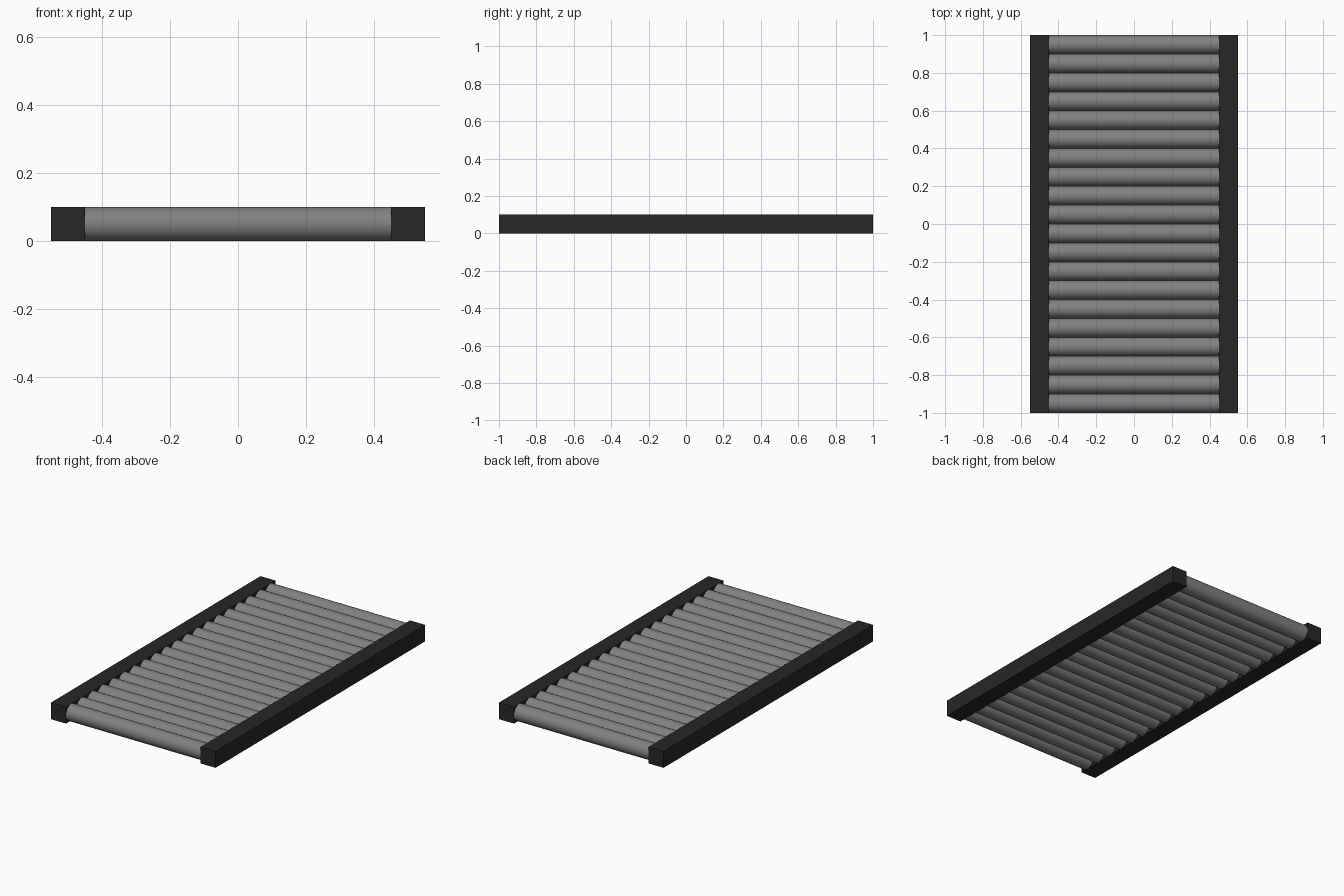
import bpy, math

if "Cube" in bpy.data.objects:
    bpy.data.objects.remove(bpy.data.objects["Cube"])

ROLLERS = 20
RADIUS = 0.05
HALF_WIDTH = 0.45
RAIL = 0.10


def material(name, value):
    mat = bpy.data.materials.new(name)
    mat.diffuse_color = (value, value, value, 1)
    mat.use_nodes = True
    mat.node_tree.nodes["Principled BSDF"].inputs["Base Color"].default_value = mat.diffuse_color
    return mat


dark = material("dark_frame", 0.02)
steel = material("roller_grey", 0.22)

# Side rails
for side, name in ((-1, "left_rail"), (1, "right_rail")):
    bpy.ops.mesh.primitive_cube_add(size=1, location=(side * (HALF_WIDTH + RAIL / 2), 0, RAIL / 2))
    rail = bpy.context.object
    rail.name = name
    rail.scale = (RAIL, 2, RAIL)
    bpy.ops.object.transform_apply(location=False, rotation=False, scale=True)
    rail.data.materials.append(dark)

# Row of touching rollers between the rails
for i in range(ROLLERS):
    y = -1 + RADIUS + i * 2 * RADIUS
    bpy.ops.mesh.primitive_cylinder_add(vertices=32, radius=RADIUS, depth=2 * HALF_WIDTH,
                                        location=(0, y, RADIUS), rotation=(0, math.pi / 2, 0))
    roller = bpy.context.object
    roller.name = f"roller_{i + 1:02d}"
    roller.data.materials.append(steel)
    bpy.ops.object.shade_smooth_by_angle(angle=math.radians(30))
